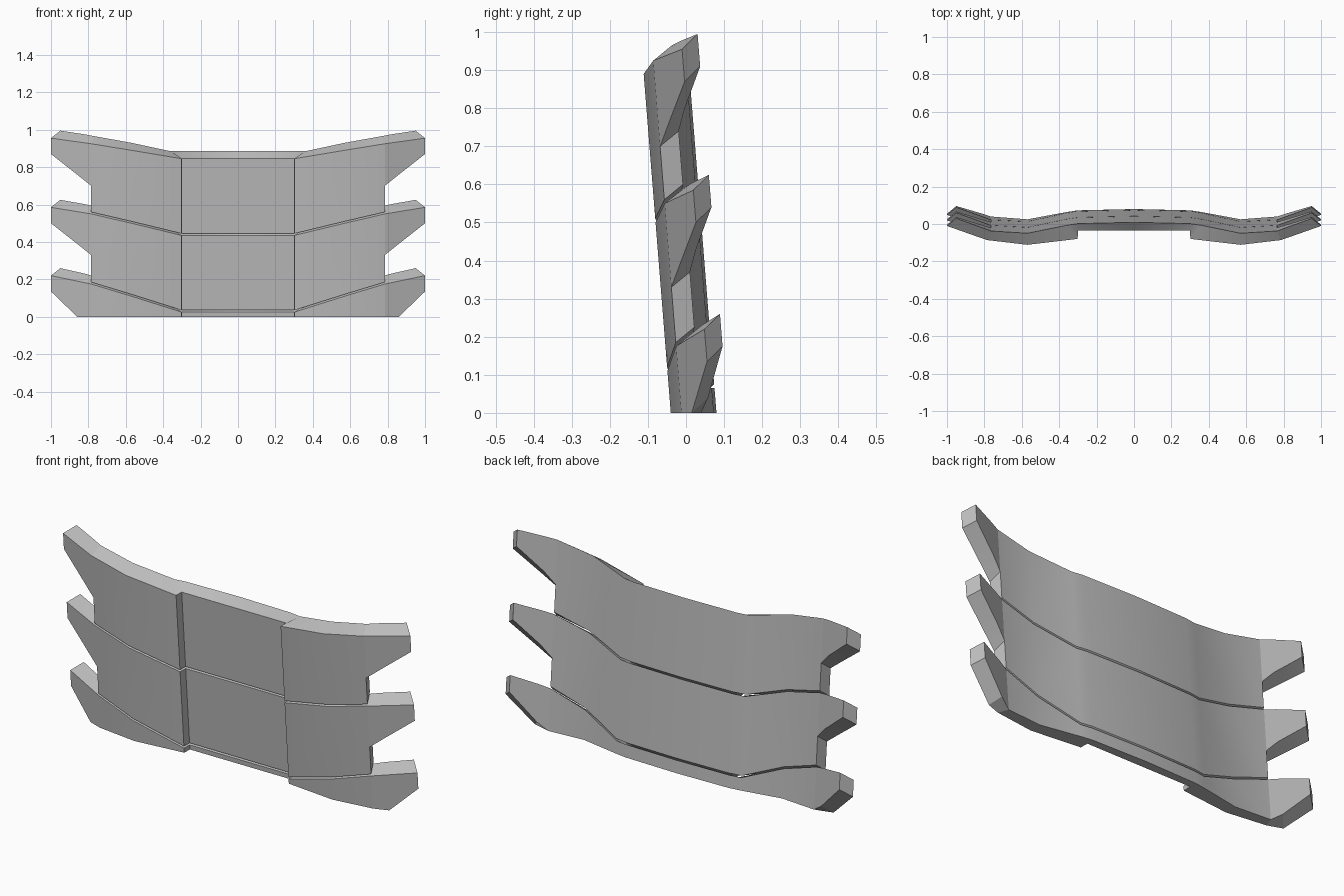
import bpy
import bmesh
import math

if "Cube" in bpy.data.objects:
    bpy.data.objects.remove(bpy.data.objects["Cube"], do_unlink=True)

# One plain grey finish
grey = bpy.data.materials.new("plain grey")
grey.use_nodes = True
COLOUR = (0.5, 0.5, 0.5, 1)
grey.diffuse_color = COLOUR
grey.node_tree.nodes["Principled BSDF"].inputs["Base Color"].default_value = COLOUR

LEAN = 0.08    # forward lean per unit of height
RISE = 0.04    # back edges sit higher than front edges
GAP = 0.01     # slit between layers


def column(bm, front, back, top, bottom, back_bottom):
    """Four corners of a cross-section; front and back are (x, y at ground)."""
    corners = [(front, top), (back, top + RISE), (back, back_bottom), (front, bottom)]
    return [bm.verts.new((x, y - LEAN * z, z)) for (x, y), z in corners]


def loft(bm, columns):
    """Skin neighbouring columns and cap the outer end."""
    for a, b in zip(columns, columns[1:]):
        for i in range(4):
            j = (i + 1) % 4
            bm.faces.new((a[i], b[i], b[j], a[j]))
    bm.faces.new(columns[-1])


# Plan of the plate: (front x, y), (back x, y)
CENTRE = ((0, 0.033), (0, 0.08))
STEP_IN = ((0.3, 0.033), (0.3, 0.073))
STEP_OUT = ((0.301, -0.012), (0.36, 0.064))
BULGE = ((0.57, -0.04), (0.57, 0.025))
SIDE = ((0.785, -0.012), (0.765, 0.04))
PRONG = ((0.86, 0.015), (0.82, 0.061))
TIP = ((1.0, 0.066), (0.95, 0.11))
PANEL = [CENTRE, STEP_IN, STEP_OUT, BULGE, SIDE]

# Front top edge heights: centre, bulge, side, tip
LAYERS = {
    "lower_plate": (0.025, 0.11, 0.175, 0.22),
    "middle_plate": (0.435, 0.50, 0.55, 0.585),
    "upper_plate": (0.845, 0.89, 0.925, 0.955),
}

below = None
for name, tops in LAYERS.items():
    mid, bulge, side, tip = tops
    bm = bmesh.new()

    # Main panel, following the top of the layer below
    edge = [mid, mid, mid, bulge, side]
    columns = []
    for plan, top, i in zip(PANEL, edge, (0, 0, 0, 1, 2)):
        low = below[i] + GAP if below else 0
        back_low = low + RISE if below else 0
        columns.append(column(bm, *plan, top, low, back_low))
    loft(bm, columns)

    # Outer prong
    root = tip - 0.255 if below else 0
    knee = tip - 0.195 if below else 0
    loft(bm, [
        column(bm, *SIDE, side, root, root + RISE if below else 0),
        column(bm, *PRONG, side + 0.35 * (tip - side), knee, knee + RISE),
        column(bm, *TIP, tip, tip - 0.085, tip - 0.085 + RISE),
    ])
    bmesh.ops.recalc_face_normals(bm, faces=bm.faces)

    mesh = bpy.data.meshes.new(name)
    bm.to_mesh(mesh)
    bm.free()
    mesh.materials.append(grey)
    plate = bpy.data.objects.new(name, mesh)
    bpy.context.collection.objects.link(plate)
    bpy.ops.object.select_all(action="DESELECT")
    plate.select_set(True)
    bpy.context.view_layer.objects.active = plate
    bpy.ops.object.shade_smooth_by_angle(angle=math.radians(30))
    plate.modifiers.new("other side", "MIRROR").use_clip = True
    below = tops
